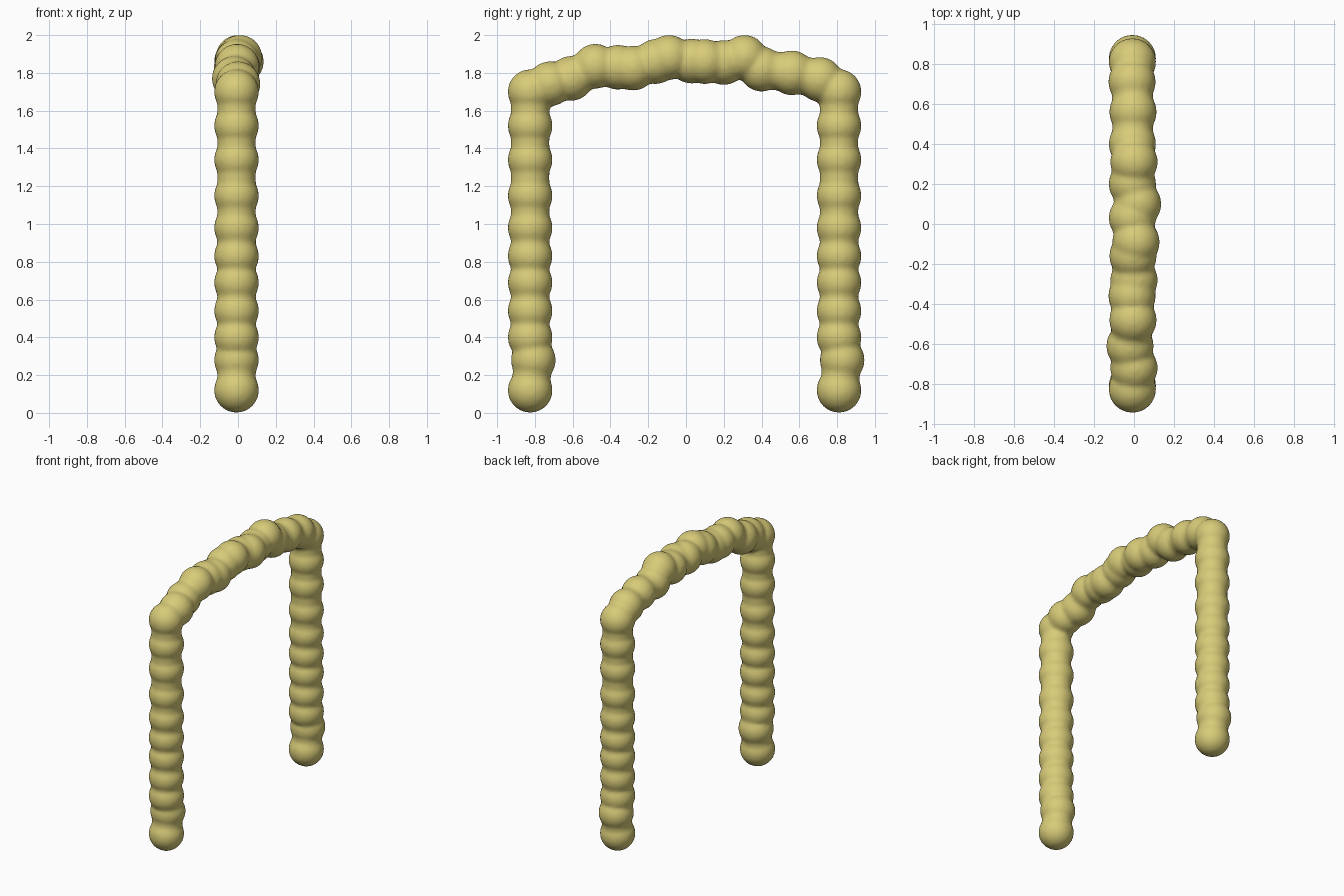
import bpy, bmesh
from mathutils import Vector, Matrix

if "Cube" in bpy.data.objects:
    bpy.data.objects.remove(bpy.data.objects["Cube"])

R_BALL, R_CORE = 0.119, 0.102


def add_ball(bm, p, r=R_BALL):
    bmesh.ops.create_uvsphere(bm, u_segments=32, v_segments=18, radius=r,
                              matrix=Matrix.Translation(p))


def add_link(bm, a, b):
    d = b - a
    rot = d.to_track_quat('Z', 'Y').to_matrix().to_4x4()
    bmesh.ops.create_cone(bm, cap_ends=True, segments=32, radius1=R_CORE,
                          radius2=R_CORE, depth=d.length,
                          matrix=Matrix.Translation((a + b) / 2) @ rot)


def add_chain(bm, points):
    points = [Vector(p) for p in points]
    for p in points:
        add_ball(bm, p)
    for a, b in zip(points, points[1:]):
        add_link(bm, a, b)


bm = bmesh.new()

# Two identical posts of stacked balloons
post_heights = [0.12, 0.28, 0.40, 0.54, 0.69, 0.83, 0.98, 1.15, 1.34, 1.52, 1.70]
for y in (-0.825, 0.81):
    add_chain(bm, [(-0.008, y + (0.017 if z == 0.28 else 0), z) for z in post_heights])

# Wavy top arch
add_chain(bm, [
    (-0.008, -0.825, 1.70), (0.0, -0.72, 1.742), (-0.02, -0.61, 1.77),
    (-0.005, -0.48, 1.835), (-0.01, -0.36, 1.83), (0.0, -0.28, 1.825),
    (-0.005, -0.16, 1.86), (0.01, -0.09, 1.882), (-0.008, 0.03, 1.862),
    (0.018, 0.10, 1.86), (-0.008, 0.20, 1.855), (0.0, 0.31, 1.882),
    (-0.008, 0.40, 1.82), (-0.005, 0.56, 1.80), (-0.01, 0.71, 1.765),
    (-0.008, 0.81, 1.70)])

mesh = bpy.data.meshes.new("balloon_arch")
bm.to_mesh(mesh)
bm.free()
arch = bpy.data.objects.new("balloon_arch", mesh)
bpy.context.collection.objects.link(arch)

# Fuse the balls into one soft skin
remesh = arch.modifiers.new("fuse", 'REMESH')
remesh.mode = 'VOXEL'
remesh.voxel_size = 0.013
remesh.use_smooth_shade = True
soften = arch.modifiers.new("soften", 'SMOOTH')
soften.factor = 0.5
soften.iterations = 6

# Pale yellow
mat = bpy.data.materials.new("pale_yellow")
mat.diffuse_color = (0.69, 0.60, 0.19, 1)
mat.use_nodes = True
mat.node_tree.nodes["Principled BSDF"].inputs["Base Color"].default_value = mat.diffuse_color
mesh.materials.append(mat)
